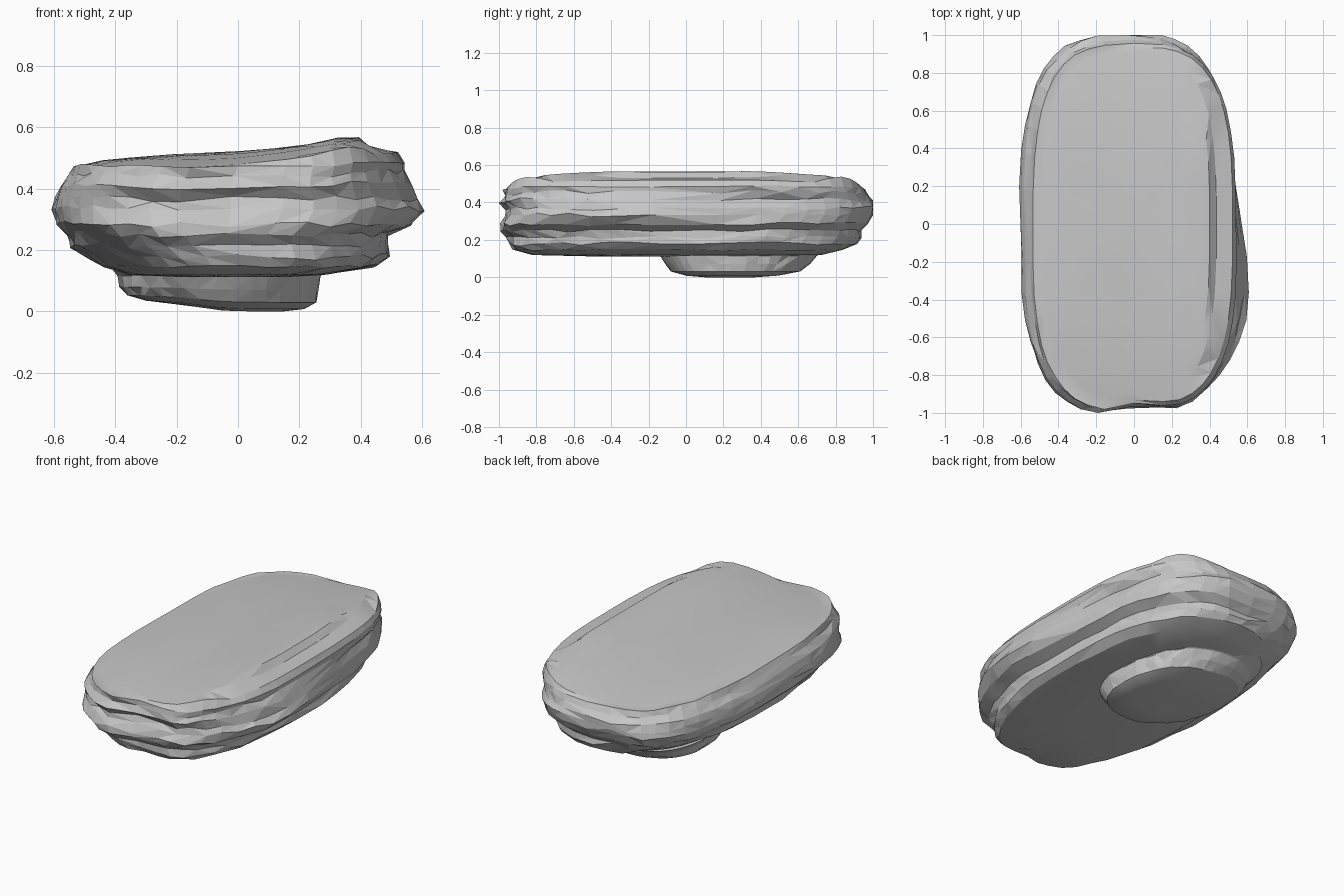
import bpy, bmesh, math, random
from mathutils import noise, Vector

if "Cube" in bpy.data.objects:
    bpy.data.objects.remove(bpy.data.objects["Cube"])

random.seed(4)
N = 42

stone = bpy.data.materials.new("stone grey")
stone.diffuse_color = (0.57, 0.57, 0.57, 1)
stone.use_nodes = True
stone.node_tree.nodes["Principled BSDF"].inputs["Base Color"].default_value = stone.diffuse_color


def lerp_table(table, v):
    if v <= table[0][0]:
        return table[0][1]
    for (a, fa), (b, fb) in zip(table, table[1:]):
        if v <= b:
            return fa + (fb - fa) * (v - a) / (b - a)
    return table[-1][1]


def outline(x0, x1, y0, y1, n):
    """Superellipse ring between the given extents."""
    pts = []
    for i in range(N):
        t = 2 * math.pi * (i + 0.5) / N
        c, s = math.cos(t), math.sin(t)
        px = math.copysign(abs(c) ** (2 / n), c)
        py = math.copysign(abs(s) ** (2 / n), s)
        pts.append(((x0 + x1) / 2 + (x1 - x0) / 2 * px,
                    (y0 + y1) / 2 + (y1 - y0) / 2 * py))
    return pts


def loft(name, rings, angle):
    """Skin rings from bottom to top, closing both ends with a fan."""
    bm = bmesh.new()
    loops = [[bm.verts.new(p) for p in r] for r in rings]
    for a, b in zip(loops, loops[1:]):
        for i in range(N):
            j = (i + 1) % N
            if random.random() < 0.5:
                bm.faces.new((a[i], a[j], b[j]))
                bm.faces.new((a[i], b[j], b[i]))
            else:
                bm.faces.new((a[i], a[j], b[i]))
                bm.faces.new((a[j], b[j], b[i]))
    for loop in (loops[0], loops[-1]):
        mid = bm.verts.new(sum((v.co for v in loop), Vector()) / N)
        for i in range(N):
            bm.faces.new((loop[i], loop[(i + 1) % N], mid))
    bmesh.ops.recalc_face_normals(bm, faces=bm.faces[:])
    me = bpy.data.meshes.new(name)
    bm.to_mesh(me)
    bm.free()
    me.materials.append(stone)
    ob = bpy.data.objects.new(name, me)
    bpy.context.collection.objects.link(ob)
    bpy.context.view_layer.objects.active = ob
    ob.select_set(True)
    bpy.ops.object.shade_smooth_by_angle(angle=math.radians(angle))
    ob.select_set(False)
    # chipped sides stay faceted, top and underside stay smooth
    for p in me.polygons:
        p.use_smooth = abs(p.normal.z) > 0.85
    return ob


# Layered slab: z, x min, x max, y min, y max, squareness, side bulge, roughness
LEVELS = [
    (0.112, -0.20, 0.14, -0.50, 0.45, 2.3, 0, 0),
    (0.120, -0.37, 0.27, -0.82, 0.72, 2.4, 0, 0.1),
    (0.148, -0.45, 0.43, -0.93, 0.83, 2.4, 0, 0.5),
    (0.180, -0.50, 0.47, -0.94, 0.90, 2.5, 0, 1),
    (0.215, -0.55, 0.465, -0.95, 0.93, 2.6, 0, 1),
    (0.250, -0.565, 0.46, -0.99, 0.93, 2.8, 0.01, 1),
    (0.285, -0.60, 0.51, -0.985, 0.97, 3.0, 0.04, 1),
    (0.335, -0.61, 0.53, -0.96, 0.99, 3.1, 0.07, 1),
    (0.370, -0.60, 0.53, -0.95, 1.00, 3.1, 0.04, 1),
    (0.405, -0.59, 0.51, -0.98, 0.985, 3.1, 0.04, 1),
    (0.445, -0.56, 0.505, -0.965, 0.965, 3.1, 0.015, 1),
    (0.475, -0.545, 0.515, -0.965, 0.95, 3.1, 0.01, 0.5),
]
rings = []
for k, (z, x0, x1, y0, y1, n, bulge, rough) in enumerate(LEVELS):
    ring = []
    for x, y in outline(x0, x1, y0, y1, n):
        if x > 0.2:
            x += bulge * math.exp(-((y + 0.4) / 0.38) ** 2)
            if 0.3 < z < 0.44:
                x -= 0.03 * min(1, max(0, y / 0.4))
        if y < -0.8 and rough:
            y += 0.04 * math.exp(-((x - 0.03) / 0.12) ** 2)
        s = 1 + rough * (0.014 * noise.noise((x * 3, y * 3, k * 3.7))
                         + random.uniform(-0.006, 0.006))
        dz = 0.012 * rough * noise.noise((x * 2.5, y * 2.5, 5))
        dz += rough * random.uniform(-0.009, 0.009)
        if x > 0.3 and z > 0.4:
            dz += 0.012
        ring.append((x * s, y * s, z + dz))
    rings.append(ring)

# Crowned top face with a raised lip on the right
TOP = [(-0.53, 0.473), (-0.45, 0.492), (-0.3, 0.507), (0, 0.522), (0.2, 0.543),
       (0.31, 0.568), (0.375, 0.568), (0.41, 0.532), (0.5, 0.52)]
for x0, x1, y0, y1, n in [(-0.52, 0.50, -0.94, 0.93, 3.1), (-0.485, 0.415, -0.90, 0.90, 3.1),
                          (-0.45, 0.38, -0.84, 0.85, 3.1), (-0.36, 0.31, -0.72, 0.72, 3),
                          (-0.23, 0.21, -0.48, 0.48, 3), (-0.1, 0.1, -0.22, 0.22, 3)]:
    ring = []
    for x, y in outline(x0, x1, y0, y1, n):
        if y < -0.8:
            y += 0.03 * math.exp(-((x - 0.03) / 0.12) ** 2)
        ring.append((x, y, lerp_table(TOP, x) - 0.052 * abs(y) ** 2.8
                     + 0.004 * noise.noise((x * 4, y * 4, 1))))
    rings.append(ring)

# Fit the slab to its measured footprint
for axis, half in ((0, 0.608), (1, 1.0)):
    lo = min(p[axis] for r in rings for p in r)
    hi = max(p[axis] for r in rings for p in r)
    for r in rings:
        for i, p in enumerate(r):
            q = list(p)
            q[axis] = (q[axis] - lo) / (hi - lo) * 2 * half - half
            r[i] = tuple(q)
loft("layered_slab", rings, 20)

# Small foot stone under the slab, slightly skewed, its base rising to the left
FOOT = [(0.16, -0.42, 0.30, -0.20, 0.78), (0.115, -0.385, 0.265, -0.14, 0.70),
        (0.07, -0.38, 0.258, -0.11, 0.665), (0.03, -0.36, 0.25, -0.08, 0.62),
        (0.008, -0.30, 0.21, 0.0, 0.50), (0.0, -0.15, 0.14, 0.10, 0.38)]
TILT = [(-0.4, 0.035), (-0.2, 0.024), (-0.05, 0.003), (0.05, 0)]
rings = []
for k, (z, x0, x1, y0, y1) in enumerate(FOOT):
    ring = []
    for x, y in outline(x0, x1, y0, y1, 2.3):
        w = max(0, 1 - z / 0.1)
        s = random.uniform(-0.005, 0.005) if 0.01 < z < 0.15 else 0
        x -= 0.12 * (y - 0.28)
        ring.append((x + s, y + s, z + w * lerp_table(TILT, x)))
    rings.append(ring)
loft("foot_stone", rings, 30)
